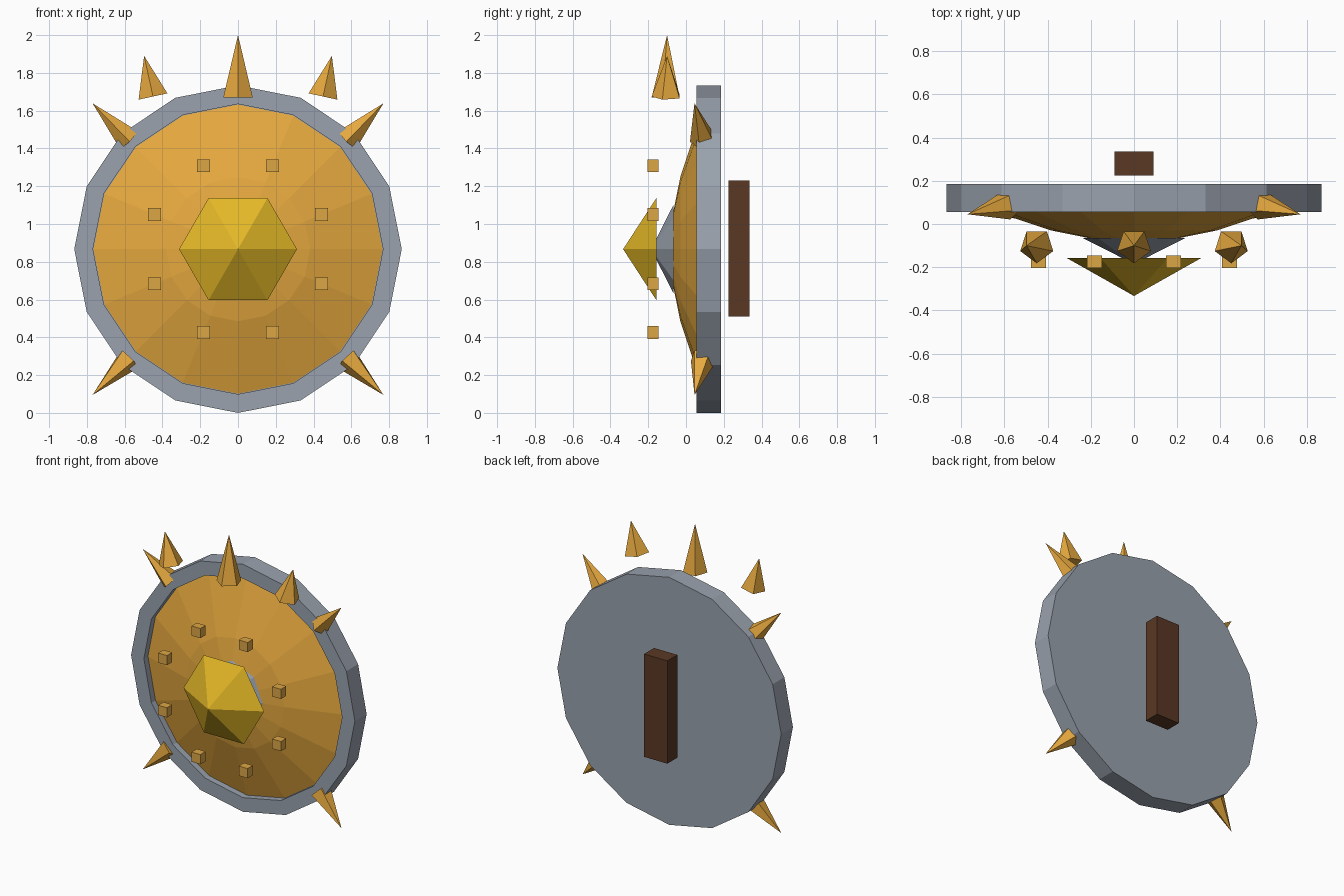
import bpy, bmesh, math
from mathutils import Vector, Matrix

if "Cube" in bpy.data.objects:
    bpy.data.objects.remove(bpy.data.objects["Cube"])

CZ = 0.867  # height of the shield centre


def material(name, rgb):
    m = bpy.data.materials.new(name)
    m.diffuse_color = (*rgb, 1)
    m.use_nodes = True
    m.node_tree.nodes["Principled BSDF"].inputs["Base Color"].default_value = m.diffuse_color
    return m


gold = material("gold", (0.80, 0.40, 0.05))
bright = material("bright_gold", (0.78, 0.48, 0.02))
stud_mat = material("stud_gold", (0.72, 0.38, 0.06))
steel = material("steel", (0.32, 0.36, 0.42))
wood = material("wood", (0.10, 0.04, 0.018))


def finish(bm, name, mat):
    bmesh.ops.recalc_face_normals(bm, faces=bm.faces)
    me = bpy.data.meshes.new(name)
    bm.to_mesh(me)
    bm.free()
    me.materials.append(mat)
    ob = bpy.data.objects.new(name, me)
    bpy.context.collection.objects.link(ob)
    return ob


def lathe(name, profile, mat, n=16):
    """Spin (radius, y) points around the shield's y axis."""
    bm = bmesh.new()
    vs = [bm.verts.new((r, y, CZ)) for r, y in profile]
    es = [bm.edges.new(p) for p in zip(vs, vs[1:])]
    bmesh.ops.spin(bm, geom=vs + es, cent=(0, 0, CZ), axis=(0, 1, 0),
                   angle=math.tau, steps=n, use_merge=False)
    bmesh.ops.remove_doubles(bm, verts=bm.verts, dist=1e-4)
    return finish(bm, name, mat)


def spike(name, base, tip, radius, sides, mat, roll=0.0):
    """Closed pyramid from a base centre to a tip."""
    base, tip = Vector(base), Vector(tip)
    d = tip - base
    rot = Vector((0, 0, 1)).rotation_difference(d).to_matrix().to_4x4()
    mtx = (Matrix.Translation(base) @ rot @ Matrix.Rotation(roll, 4, 'Z')
           @ Matrix.Translation((0, 0, d.length / 2)))
    bm = bmesh.new()
    bmesh.ops.create_cone(bm, cap_ends=True, segments=sides, radius1=radius,
                          radius2=0, depth=d.length, matrix=mtx)
    return finish(bm, name, mat)


def box(name, centre, size, mat):
    bm = bmesh.new()
    bmesh.ops.create_cube(bm, size=1, matrix=Matrix.Translation(centre)
                          @ Matrix.Diagonal((*size, 1)))
    return finish(bm, name, mat)


# Rim plate with a shallow recess, and the dome sitting in it
lathe("rim", [(0, 0.10), (0.768, 0.10), (0.768, 0.055), (0.867, 0.055),
              (0.867, 0.185), (0, 0.185)], steel)
lathe("dome", [(0, -0.07), (0.2, -0.067), (0.382, -0.03), (0.765, 0.097)], gold)

# Central boss: steel cone behind a hexagonal gold point
spike("boss_cone", (0, -0.065, CZ), (0, -0.185, CZ), 0.237, 8, steel)
spike("boss_point", (0, -0.157, CZ), (0, -0.333, CZ), 0.312, 6, bright, math.pi / 2)

# Ring of studs
for i in range(8):
    a = math.radians(22.5 + 45 * i)
    box(f"stud_{i + 1}", (0.478 * math.cos(a), -0.175, CZ + 0.478 * math.sin(a)),
        (0.068, 0.058, 0.068), stud_mat)

# Crown spikes and rim spikes
spike("top_spike", (0, -0.1, 1.67), (0, -0.1, 2.0), 0.082, 5, gold, math.pi)
for s, side in ((-1, "left"), (1, "right")):
    spike(f"crown_spike_{side}", (s * 0.45, -0.1, 1.675), (s * 0.497, -0.1, 1.89),
          0.082, 5, gold, math.pi)
    for v, level in ((-1, "lower"), (1, "upper")):
        spike(f"rim_spike_{level}_{side}", (s * 0.578, 0.09, CZ + v * 0.58),
              (s * 0.77, 0.045, CZ + v * 0.772), 0.07, 5, gold, math.pi)

# Grip behind the shield
box("grip", (0, 0.28, 0.87), (0.18, 0.11, 0.72), wood)
